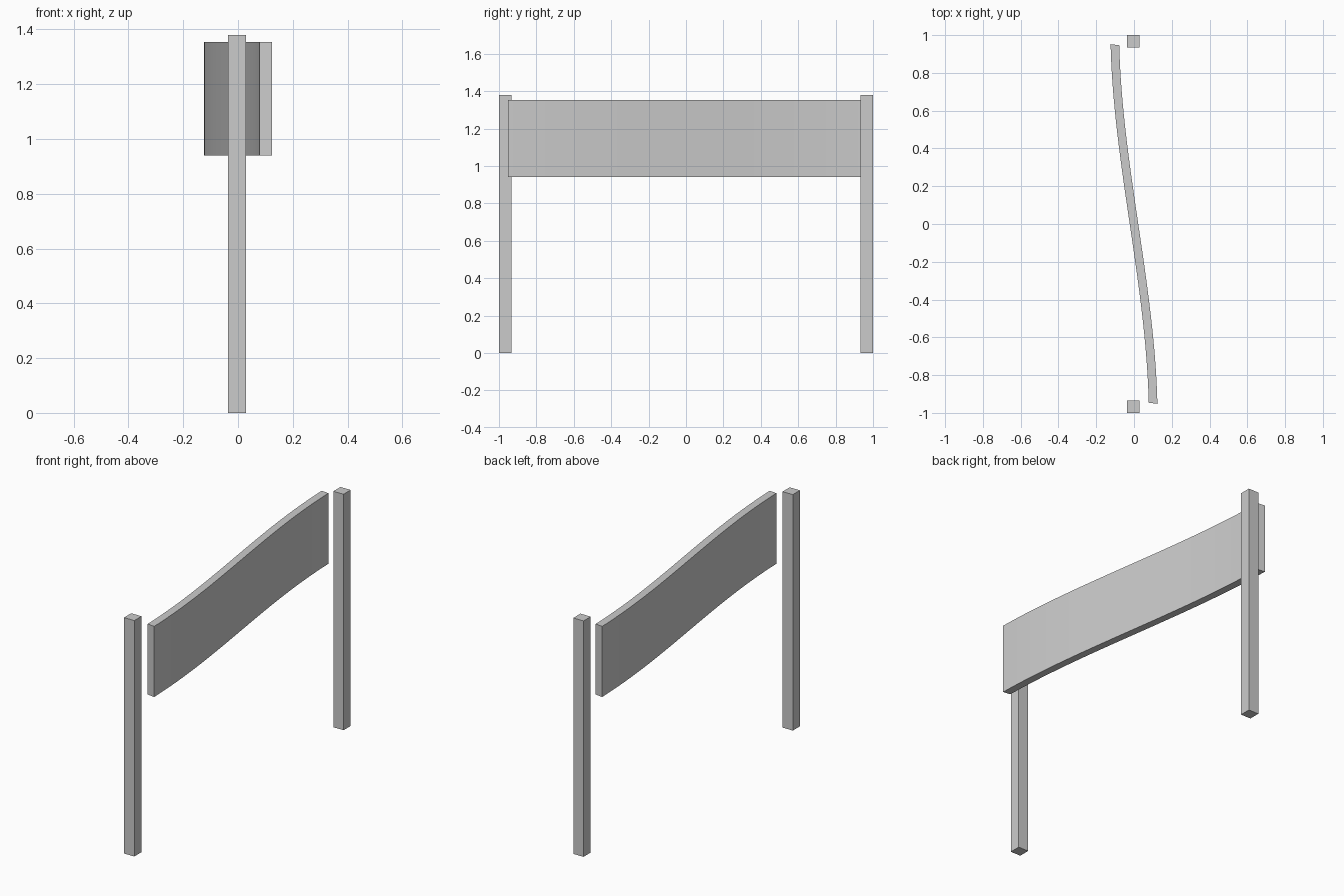
import bpy, bmesh

if "Cube" in bpy.data.objects:
    bpy.data.objects.remove(bpy.data.objects["Cube"])

def make_object(name, bm):
    bmesh.ops.recalc_face_normals(bm, faces=bm.faces)
    mesh = bpy.data.meshes.new(name)
    bm.to_mesh(mesh)
    bm.free()
    obj = bpy.data.objects.new(name, mesh)
    bpy.context.collection.objects.link(obj)
    return obj

# Two square posts
for name, y in (("front_post", -0.967), ("back_post", 0.967)):
    bpy.ops.mesh.primitive_cube_add(size=1, location=(-0.004, y, 0.69))
    post = bpy.context.object
    post.name = name
    post.scale = (0.066, 0.066, 1.38)

# S-curved board: sweep a slightly turned cross-section along y
HALF_LENGTH, Z0, Z1, STEPS = 0.949, 0.94, 1.353, 32
bm = bmesh.new()
rings = []
for i in range(STEPS + 1):
    t = 2 * i / STEPS - 1
    x = -0.140 * t + 0.039 * t ** 3
    y = HALF_LENGTH * t
    rings.append([bm.verts.new((x + s * 0.023, y - s * 0.003, z))
                  for s, z in ((-1, Z0), (1, Z0), (1, Z1), (-1, Z1))])
for a, b in zip(rings, rings[1:]):
    for k in range(4):
        n = (k + 1) % 4
        bm.faces.new((a[k], a[n], b[n], b[k]))
bm.faces.new(rings[0])
bm.faces.new(rings[-1])
board = make_object("curved_board", bm)
bpy.context.view_layer.objects.active = board
bpy.ops.object.select_all(action='DESELECT')
board.select_set(True)
bpy.ops.object.shade_smooth_by_angle()
